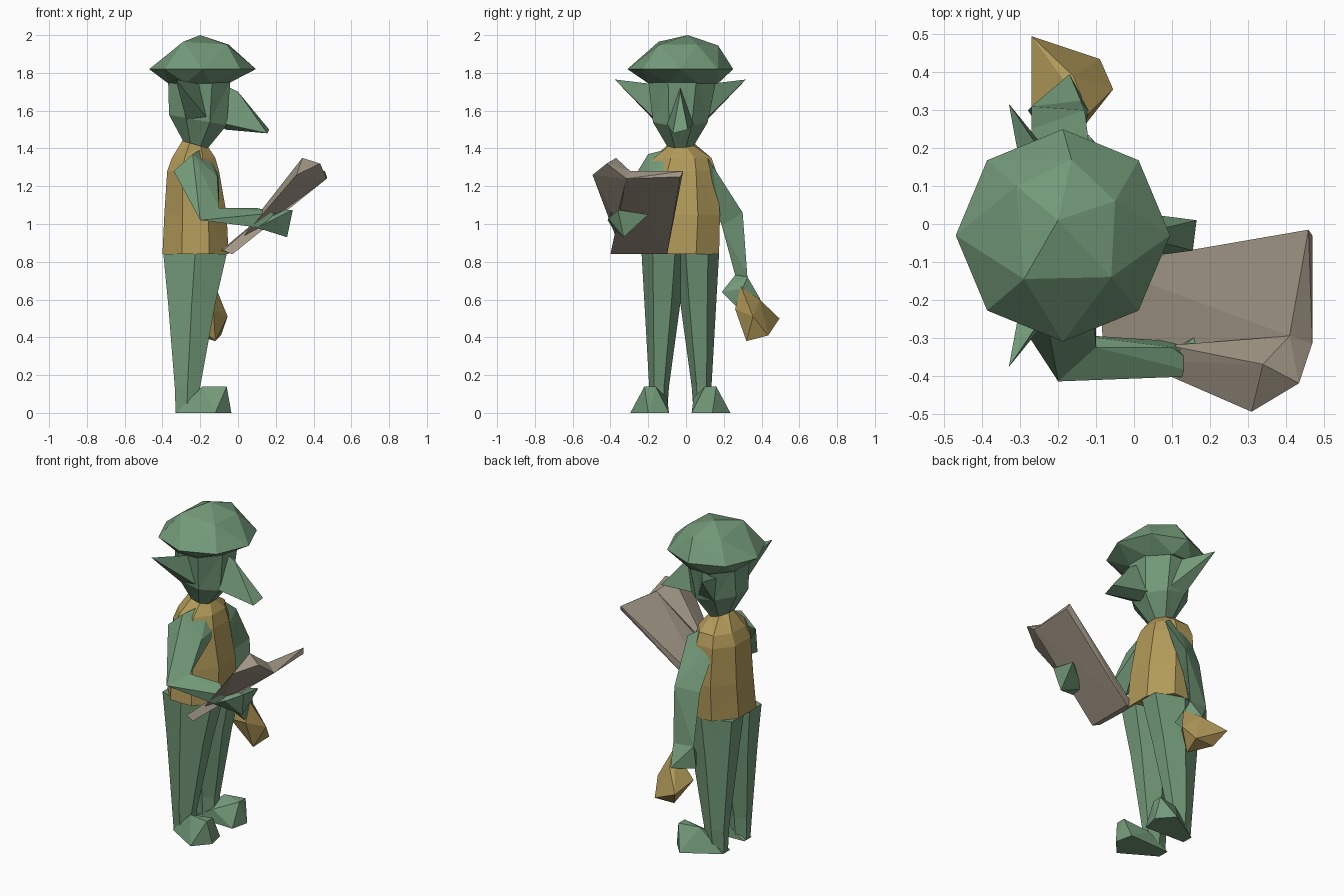
import bpy, bmesh, math

CX, CY = -0.19, -0.03     # body axis; the figure looks along +x


def material(name, rgb):
    m = bpy.data.materials.new(name)
    m.diffuse_color = (*rgb, 1)
    return m


GREEN = material("green", (0.17, 0.32, 0.19))
GOLD = material("gold", (0.44, 0.32, 0.10))
PAPER = material("paper", (0.36, 0.31, 0.24))


def finish(bm, name, mat):
    bmesh.ops.recalc_face_normals(bm, faces=bm.faces)
    me = bpy.data.meshes.new(name)
    bm.to_mesh(me)
    bm.free()
    me.materials.append(mat)
    bpy.context.collection.objects.link(bpy.data.objects.new(name, me))


def hull(name, mat, pts):
    """Faceted block: convex hull of a few corner points."""
    bm = bmesh.new()
    for p in pts:
        bm.verts.new(p)
    r = bmesh.ops.convex_hull(bm, input=bm.verts)
    loose = [v for v in r["geom_interior"] if isinstance(v, bmesh.types.BMVert)]
    bmesh.ops.delete(bm, geom=loose, context='VERTS')
    finish(bm, name, mat)


def ring_points(sides, turn, z, x0, x1, y0, y1, tilt=0.0):
    """Regular polygon stretched to fill a rectangle, optionally tilted front to back."""
    angles = [2 * math.pi * i / sides + turn for i in range(sides)]
    mc = max(abs(math.cos(a)) for a in angles)
    ms = max(abs(math.sin(a)) for a in angles)
    return [((x0 + x1) / 2 + (x1 - x0) / 2 * math.cos(a) / mc,
             (y0 + y1) / 2 + (y1 - y0) / 2 * math.sin(a) / ms,
             z + tilt * math.cos(a)) for a in angles]


def loft(name, mat, rings, sides=8, turn=0.0):
    bm = bmesh.new()
    loops = [[bm.verts.new(p) for p in ring_points(sides, turn, *r)] for r in rings]
    for a, b in zip(loops, loops[1:]):
        for i in range(sides):
            j = (i + 1) % sides
            bm.faces.new((a[i], a[j], b[j], b[i]))
    bm.faces.new(loops[0])
    bm.faces.new(loops[-1])
    bmesh.ops.triangulate(bm, faces=bm.faces)
    finish(bm, name, mat)


# cap: octagonal brim with an uneven low crown
hull("cap", GREEN,
     ring_points(8, math.pi / 8, 1.745, -0.37, -0.05, -0.20, 0.17)
     + ring_points(8, 0, 1.82, -0.47, 0.095, -0.31, 0.25)
     + [(-0.2, 0.01, 2.0), (-0.165, 0.17, 1.945), (-0.29, -0.145, 1.965),
        (-0.06, -0.14, 1.95), (-0.31, 0.10, 1.94), (-0.05, 0.06, 1.95)])

# head tapering to the neck
loft("head", GREEN, [(1.42, -0.29, -0.16, -0.10, 0.04, -0.02),
                     (1.55, -0.365, -0.06, -0.175, 0.115, -0.03),
                     (1.76, -0.37, -0.04, -0.20, 0.16)], 8, math.pi / 8)

# long drooping nose
hull("nose", GREEN, [(-0.08, CY, 1.74), (0.0, CY, 1.70), (-0.07, -0.10, 1.53),
                     (-0.07, 0.04, 1.53), (0.165, 0.01, 1.50), (0.155, -0.07, 1.48),
                     (-0.07, CY, 1.50)])

# torso in a vest
loft("vest", GOLD, [(0.84, -0.40, -0.05, -0.24, 0.175),
                    (1.05, -0.39, -0.06, -0.22, 0.18),
                    (1.28, -0.375, -0.10, -0.205, 0.16),
                    (1.35, -0.35, -0.12, -0.17, 0.135),
                    (1.43, -0.29, -0.16, -0.08, 0.03, -0.02)], 8, math.pi / 8)

# ears, legs and feet, mirrored across the body axis
for side, word in ((-1, "right"), (1, "left")):
    def m(x, d, z):
        return (x, CY + side * d, z)

    hull(word + "_ear", GREEN, [m(-0.33, 0.347, 1.765), m(-0.19, 0.14, 1.74),
                                m(-0.13, 0.10, 1.52), m(-0.27, 0.13, 1.54),
                                m(-0.29, 0.13, 1.70)])

    def ring(z, x0, x1, d0, d1):
        return (z, x0, x1, CY + side * d0, CY + side * d1)

    loft(word + "_leg", GREEN, [ring(0.0, -0.33, -0.21, 0.07, 0.15),
                                ring(0.14, -0.335, -0.20, 0.06, 0.165),
                                ring(0.58, -0.37, -0.12, 0.0, 0.19),
                                ring(0.84, -0.395, -0.06, -0.03, 0.205)], 6, math.pi / 6)
    hull(word + "_foot", GREEN, [m(-0.33, 0.07, 0), m(-0.33, 0.14, 0), m(-0.20, 0.07, 0.08),
                                 m(-0.19, 0.165, 0.14), m(-0.06, 0.13, 0.14),
                                 m(-0.06, 0.19, 0.14), m(-0.12, 0.265, 0),
                                 m(-0.035, 0.17, 0), m(-0.06, 0.06, 0)])

# right arm: shoulder to bent elbow, forearm forward, hand under the book
r_elbow = [(-0.20, -0.415, 1.02), (-0.10, -0.325, 1.085), (-0.18, -0.29, 1.03)]
hull("right_upper_arm", GREEN, r_elbow + [
    (-0.34, -0.20, 1.28), (-0.24, -0.20, 1.37), (-0.17, -0.04, 1.41),
    (-0.10, -0.04, 1.28), (-0.11, -0.20, 1.25)])
hull("right_forearm", GREEN, r_elbow + [
    (0.10, -0.325, 1.085), (0.20, -0.40, 1.06), (0.12, -0.39, 0.98), (0.12, -0.31, 0.98)])
hull("right_hand", GREEN, [
    (0.10, -0.39, 0.98), (0.12, -0.33, 1.07), (0.20, -0.41, 1.03), (0.29, -0.36, 1.075),
    (0.26, -0.33, 0.93), (0.28, -0.20, 1.05), (0.12, -0.31, 0.98)])

# left arm hanging down
l_elbow = [(-0.27, 0.25, 1.04), (-0.13, 0.30, 1.06), (-0.20, 0.19, 0.99)]
l_wrist = [(-0.27, 0.31, 0.73), (-0.14, 0.325, 0.72), (-0.19, 0.26, 0.73)]
hull("left_upper_arm", GREEN, l_elbow + [
    (-0.26, 0.10, 1.35), (-0.18, 0.11, 1.355), (-0.11, 0.14, 1.31), (-0.29, 0.14, 1.26),
    (-0.20, 0.14, 1.12)])
hull("left_forearm", GREEN, l_elbow + l_wrist)
hull("left_hand", GREEN, l_wrist + [
    (-0.14, 0.19, 0.64), (-0.22, 0.21, 0.64), (-0.12, 0.30, 0.66), (-0.17, 0.395, 0.60),
    (-0.28, 0.30, 0.59), (-0.14, 0.27, 0.56)])

# small pouch held in the left hand
hull("pouch", GOLD, [
    (-0.27, 0.495, 0.50), (-0.09, 0.435, 0.41), (-0.055, 0.355, 0.51), (-0.12, 0.32, 0.38),
    (-0.27, 0.31, 0.52), (-0.16, 0.39, 0.60), (-0.12, 0.29, 0.67), (-0.13, 0.26, 0.55),
    (-0.22, 0.43, 0.41)])

# open book: wide slanted half and a folded narrow half
hull("book_wide_half", PAPER, [
    (-0.09, -0.11, 0.86), (-0.03, -0.10, 0.84), (-0.08, -0.39, 0.86), (-0.03, -0.40, 0.84),
    (0.46, -0.015, 1.28), (0.47, -0.03, 1.25), (0.41, -0.295, 1.28), (0.47, -0.315, 1.24)])
hull("book_narrow_half", PAPER, [
    (0.0, -0.36, 0.90), (0.09, -0.32, 1.03), (0.17, -0.37, 1.02), (0.34, -0.37, 1.35),
    (0.41, -0.295, 1.28), (0.435, -0.42, 1.32), (0.31, -0.495, 1.26), (0.47, -0.315, 1.24)])
